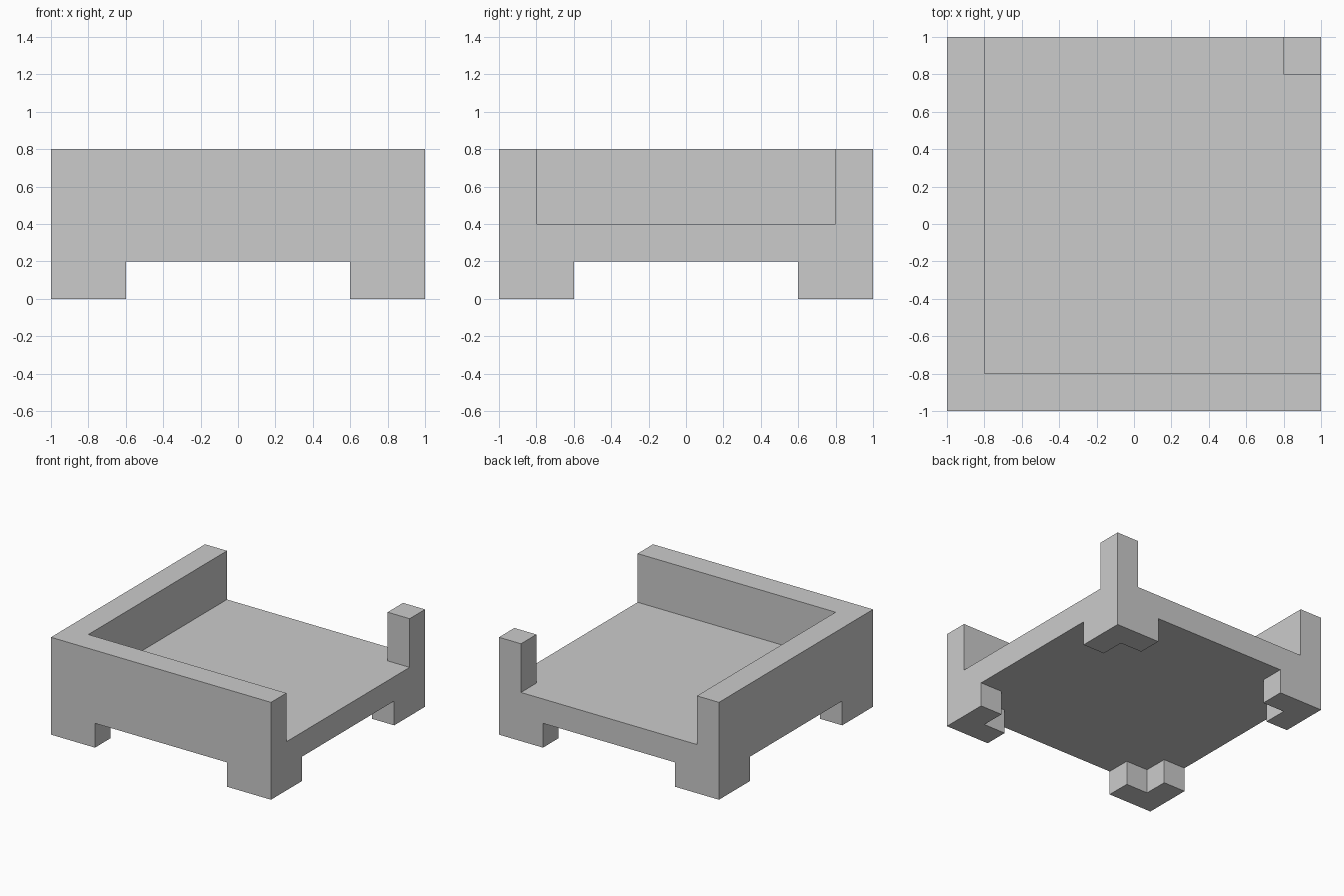
import bpy, bmesh

if "Cube" in bpy.data.objects:
    bpy.data.objects.remove(bpy.data.objects["Cube"])


def prism(name, profile, z0, z1):
    """Solid made by extruding a flat xy outline from z0 to z1."""
    bm = bmesh.new()
    base = bm.faces.new([bm.verts.new((x, y, z0)) for x, y in profile])
    top = bmesh.ops.extrude_face_region(bm, geom=[base], use_keep_orig=True)["geom"]
    bmesh.ops.translate(bm, vec=(0, 0, z1 - z0),
                        verts=[v for v in top if isinstance(v, bmesh.types.BMVert)])
    bmesh.ops.recalc_face_normals(bm, faces=bm.faces)
    mesh = bpy.data.meshes.new(name)
    bm.to_mesh(mesh)
    bm.free()
    obj = bpy.data.objects.new(name, mesh)
    bpy.context.collection.objects.link(obj)
    return obj


def carve(body, cutter):
    """Subtract the cutter from the body, then discard it."""
    cutter.hide_render = True
    mod = body.modifiers.new(cutter.name, 'BOOLEAN')
    mod.operation, mod.solver, mod.object = 'DIFFERENCE', 'EXACT', cutter
    bpy.context.view_layer.objects.active = body
    bpy.ops.object.modifier_apply(modifier=mod.name)
    bpy.data.objects.remove(cutter)


# Outer block
body = prism("tray_body", [(-1, -1), (1, -1), (1, 1), (-1, 1)], 0, 0.8)

# Tray recess: leaves the left and front walls and the back right post
recess = [(-0.8, -0.8), (1.1, -0.8), (1.1, 0.8), (0.8, 0.8), (0.8, 1.1), (-0.8, 1.1)]
carve(body, prism("recess_cutter", recess, 0.4, 1.0))

# Underside hollow: one quarter turned four times, leaves four L-shaped feet
quarter = [(1.1, -0.6), (1.1, 0.6), (0.8, 0.6), (0.8, 0.8), (0.6, 0.8)]
hollow = []
for _ in range(4):
    hollow += quarter
    quarter = [(-y, x) for x, y in quarter]
carve(body, prism("underside_cutter", hollow, -0.1, 0.2))
